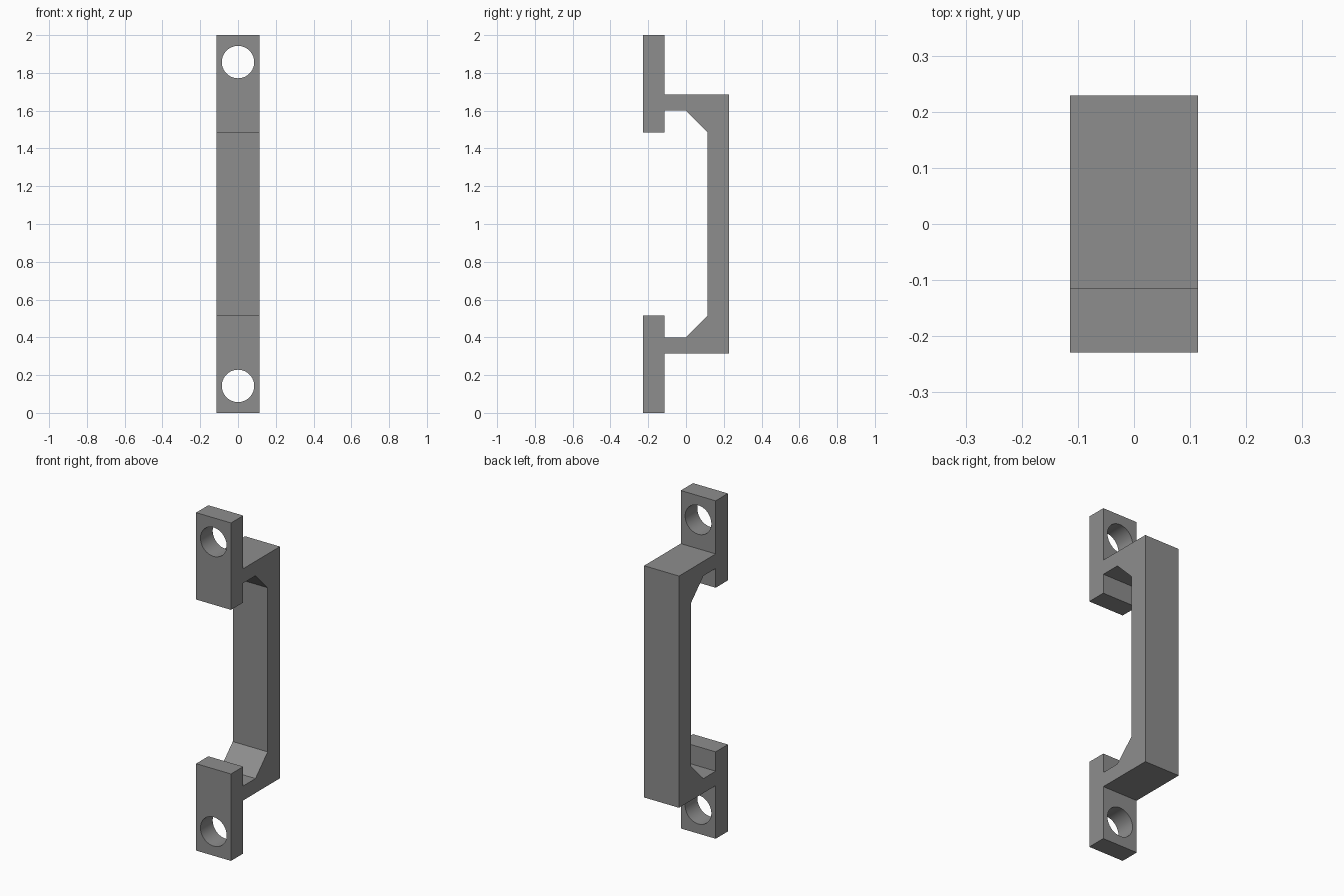
import bpy, bmesh

if "Cube" in bpy.data.objects:
    bpy.data.objects.remove(bpy.data.objects["Cube"])

U = 2 / 35            # modelling unit: the handle is 35 units tall
HALF_WIDTH = 2 * U
HEIGHT = 35

grey = bpy.data.materials.new("mid grey")
grey.diffuse_color = (0.27, 0.27, 0.27, 1)
grey.use_nodes = True
grey.node_tree.nodes["Principled BSDF"].inputs["Base Color"].default_value = grey.diffuse_color

# Lower half of the side outline (y, z) in units, from the grip's inside to its outside
lower = [(2, 9), (0, 7), (-2, 7), (-2, 9), (-4, 9), (-4, 0), (-2, 0), (-2, 5.5), (4, 5.5)]
upper = [(y, HEIGHT - z) for y, z in reversed(lower)]

# Pull handle: mirrored outline extruded across the width
bm = bmesh.new()
verts = [bm.verts.new((-HALF_WIDTH, y * U, z * U)) for y, z in lower + upper]
side = bm.faces.new(verts)
ext = bmesh.ops.extrude_face_region(bm, geom=[side])
new_verts = [g for g in ext["geom"] if isinstance(g, bmesh.types.BMVert)]
bmesh.ops.translate(bm, verts=new_verts, vec=(2 * HALF_WIDTH, 0, 0))
bmesh.ops.recalc_face_normals(bm, faces=bm.faces)
mesh = bpy.data.meshes.new("pull_handle")
bm.to_mesh(mesh)
bm.free()
mesh.materials.append(grey)
handle = bpy.data.objects.new("pull_handle", mesh)
bpy.context.collection.objects.link(handle)

# Round screw holes through both mounting plates
for z in (2.5, HEIGHT - 2.5):
    bpy.ops.mesh.primitive_cylinder_add(vertices=64, radius=1.5 * U, depth=4 * U,
                                        location=(0, -3 * U, z * U),
                                        rotation=(1.5707963, 0, 0))
    cutter = bpy.context.object
    cutter.name = "screw_hole_cutter"
    cutter.hide_render = True
    cutter.data.materials.append(grey)
    cut = handle.modifiers.new("screw_hole", 'BOOLEAN')
    cut.operation = 'DIFFERENCE'
    cut.solver = 'EXACT'
    cut.object = cutter
    bpy.context.view_layer.objects.active = handle
    bpy.ops.object.modifier_apply(modifier=cut.name)
    bpy.data.objects.remove(cutter, do_unlink=True)

# Smooth hole walls, crisp edges elsewhere
bpy.ops.object.select_all(action='DESELECT')
handle.select_set(True)
bpy.context.view_layer.objects.active = handle
bpy.ops.object.shade_smooth_by_angle(angle=0.52)
